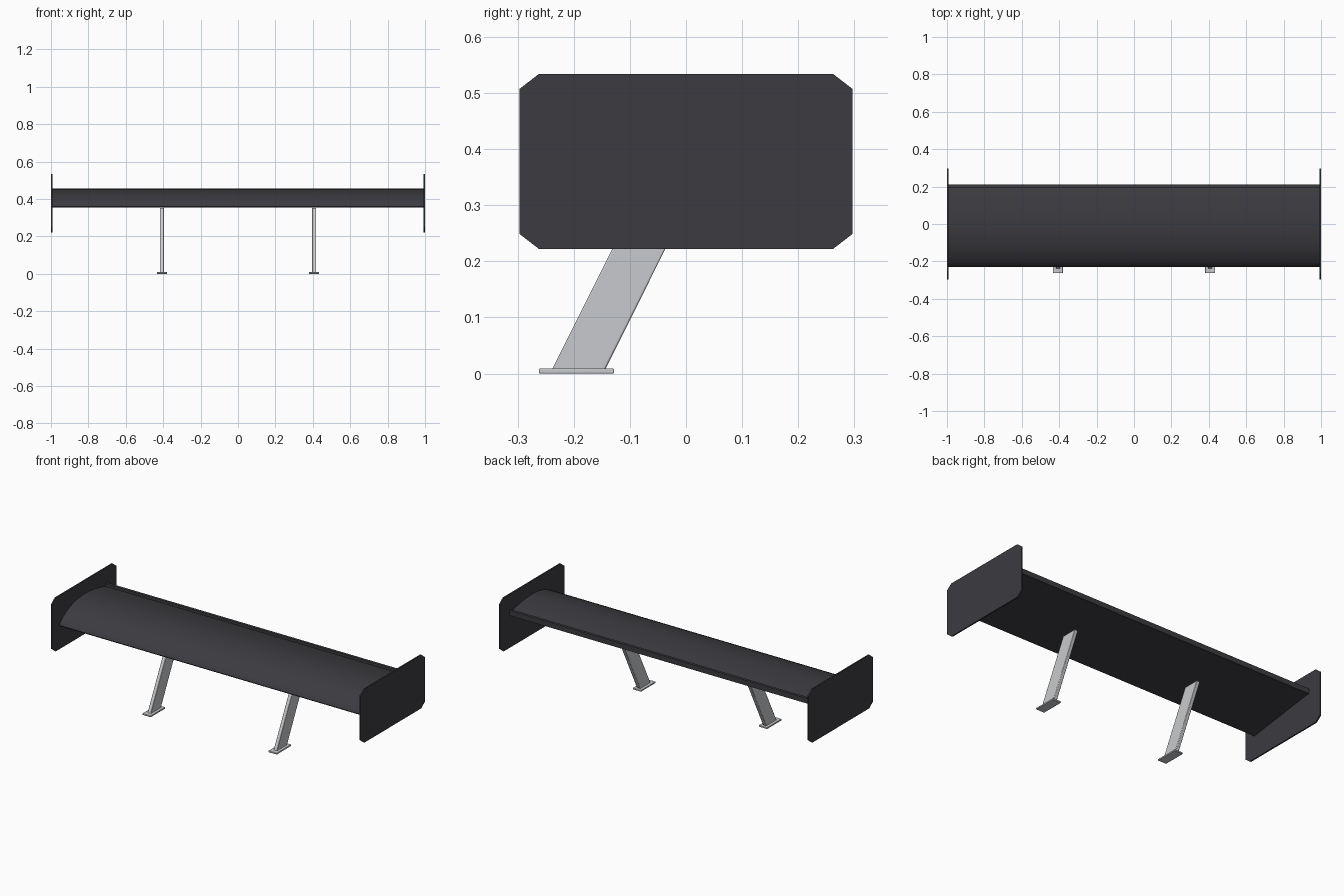
import bpy
import bmesh
import math

cube = bpy.data.objects.get("Cube")
if cube:
    bpy.data.objects.remove(cube, do_unlink=True)


def material(name, color):
    mat = bpy.data.materials.new(name)
    mat.use_nodes = True
    mat.diffuse_color = color
    bsdf = next(n for n in mat.node_tree.nodes if n.type == "BSDF_PRINCIPLED")
    bsdf.inputs["Base Color"].default_value = color
    return mat


charcoal = material("charcoal", (0.045, 0.043, 0.05, 1))
silver = material("silver", (0.58, 0.59, 0.61, 1))


def extrude_profile(name, profile, x0, x1, mat, bevel=0):
    """Sweep a closed (y, z) outline along x."""
    bm = bmesh.new()
    start = bm.faces.new([bm.verts.new((x0, y, z)) for y, z in profile])
    swept = bmesh.ops.extrude_face_region(bm, geom=[start])["geom"]
    verts = [v for v in swept if isinstance(v, bmesh.types.BMVert)]
    bmesh.ops.translate(bm, verts=verts, vec=(x1 - x0, 0, 0))
    bmesh.ops.recalc_face_normals(bm, faces=bm.faces)
    mesh = bpy.data.meshes.new(name)
    bm.to_mesh(mesh)
    bm.free()
    mesh.materials.append(mat)
    obj = bpy.data.objects.new(name, mesh)
    bpy.context.collection.objects.link(obj)
    if bevel:
        mod = obj.modifiers.new("soft_edges", "BEVEL")
        mod.width = bevel
        mod.segments = 2
    bpy.ops.object.select_all(action="DESELECT")
    obj.select_set(True)
    bpy.context.view_layer.objects.active = obj
    bpy.ops.object.shade_smooth_by_angle(angle=math.radians(35))
    return obj


def box(y0, y1, z0, z1):
    return [(y0, z0), (y1, z0), (y1, z1), (y0, z1)]


# Main blade: arched upper skin over a flat, rising underside
blade = [(-0.225, 0.355), (-0.23, 0.361), (-0.227, 0.37), (-0.205, 0.391),
         (-0.175, 0.412), (-0.14, 0.43), (-0.1, 0.444), (-0.05, 0.454),
         (0, 0.457), (0.05, 0.455), (0.1, 0.449), (0.15, 0.439),
         (0.2, 0.426), (0.2, 0.415)]
extrude_profile("wing_blade", blade, -0.995, 0.995, charcoal)

# Upright lip along the trailing edge
extrude_profile("trailing_lip", box(0.196, 0.212, 0.412, 0.442),
                -0.995, 0.995, charcoal)

# End plates with clipped corners
plate = [(-0.262, 0.222), (0.262, 0.222), (0.297, 0.249), (0.297, 0.507),
         (0.262, 0.534), (-0.262, 0.534), (-0.297, 0.507), (-0.297, 0.249)]
# Raked support struts on small feet
strut = [(-0.24, 0.005), (-0.145, 0.005), (0.028, 0.352), (-0.066, 0.352)]
foot = box(-0.262, -0.128, 0, 0.009)

for side, s in (("left", 1), ("right", -1)):
    extrude_profile(side + "_end_plate", plate, s * 0.992, s, charcoal)
    cx = s * 0.407
    extrude_profile(side + "_strut", strut, cx - 0.011, cx + 0.011, silver, 0.003)
    extrude_profile(side + "_foot", foot, cx - 0.027, cx + 0.027, silver, 0.002)
